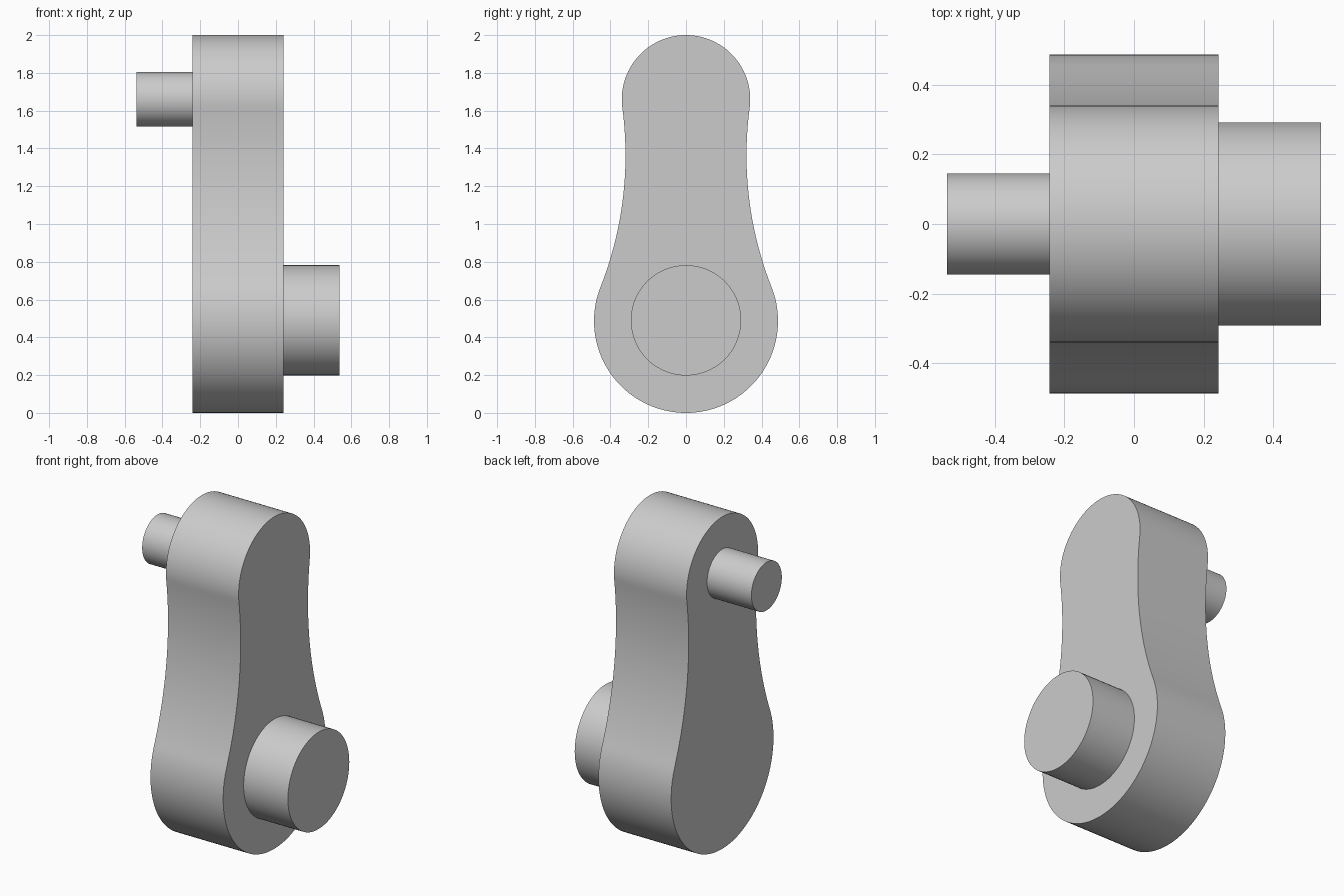
import bpy, bmesh
from math import pi, sin, cos, atan2, sqrt, radians

cube = bpy.data.objects.get("Cube")
if cube:
    bpy.data.objects.remove(cube, do_unlink=True)

grey = bpy.data.materials.new("plain grey")
grey.use_nodes = True
colour = (0.6, 0.6, 0.6, 1)
grey.diffuse_color = colour
grey.node_tree.nodes["Principled BSDF"].inputs["Base Color"].default_value = colour


def arc(cy, cz, r, start, end, steps):
    """Points on an arc in the y-z plane."""
    angles = [start + (end - start) * i / steps for i in range(steps + 1)]
    return [(cy + r * cos(a), cz + r * sin(a)) for a in angles]


def extrude_x(name, outline, x0, x1):
    """Solid made by sweeping a y-z outline along x."""
    bm = bmesh.new()
    face = bm.faces.new([bm.verts.new((x0, y, z)) for y, z in outline])
    result = bmesh.ops.extrude_face_region(bm, geom=[face], use_keep_orig=True)
    for v in result["geom"]:
        if isinstance(v, bmesh.types.BMVert):
            v.co.x = x1
    bmesh.ops.recalc_face_normals(bm, faces=bm.faces[:])
    mesh = bpy.data.meshes.new(name)
    bm.to_mesh(mesh)
    bm.free()
    mesh.materials.append(grey)
    obj = bpy.data.objects.new(name, mesh)
    bpy.context.collection.objects.link(obj)
    bpy.ops.object.select_all(action="DESELECT")
    obj.select_set(True)
    bpy.context.view_layer.objects.active = obj
    bpy.ops.object.shade_smooth_by_angle(angle=radians(30))
    return obj


# Two end circles joined by tangent concave flanks
big_r, small_r, flank_r = 0.487, 0.34, 1.9
low_z, high_z = big_r, 2 - small_r
span = high_z - low_z
reach = flank_r + big_r
rise = (reach ** 2 - (flank_r + small_r) ** 2 + span ** 2) / (2 * span)
flank_y, flank_z = sqrt(reach ** 2 - rise ** 2), low_z + rise
low_a = atan2(rise, flank_y)
high_a = atan2(flank_z - high_z, flank_y)

# Right half of the outline from bottom to top, then mirrored
half = arc(0, low_z, big_r, -pi / 2, low_a, 40)
half += arc(flank_y, flank_z, flank_r, pi + low_a, pi + high_a, 24)[1:]
half += arc(0, high_z, small_r, high_a, pi / 2, 32)[1:]
outline = half + [(-y, z) for y, z in reversed(half[1:-1])]

# Crank arm and its two pins
arm_x, pin_x = 0.242, 0.537
extrude_x("crank_arm", outline, -arm_x, arm_x)
for name, z, r, side in (("large_pin", 0.49, 0.292, 1), ("small_pin", high_z, 0.145, -1)):
    extrude_x(name, arc(0, z, r, 0, 2 * pi, 80)[:-1], side * arm_x, side * pin_x)
